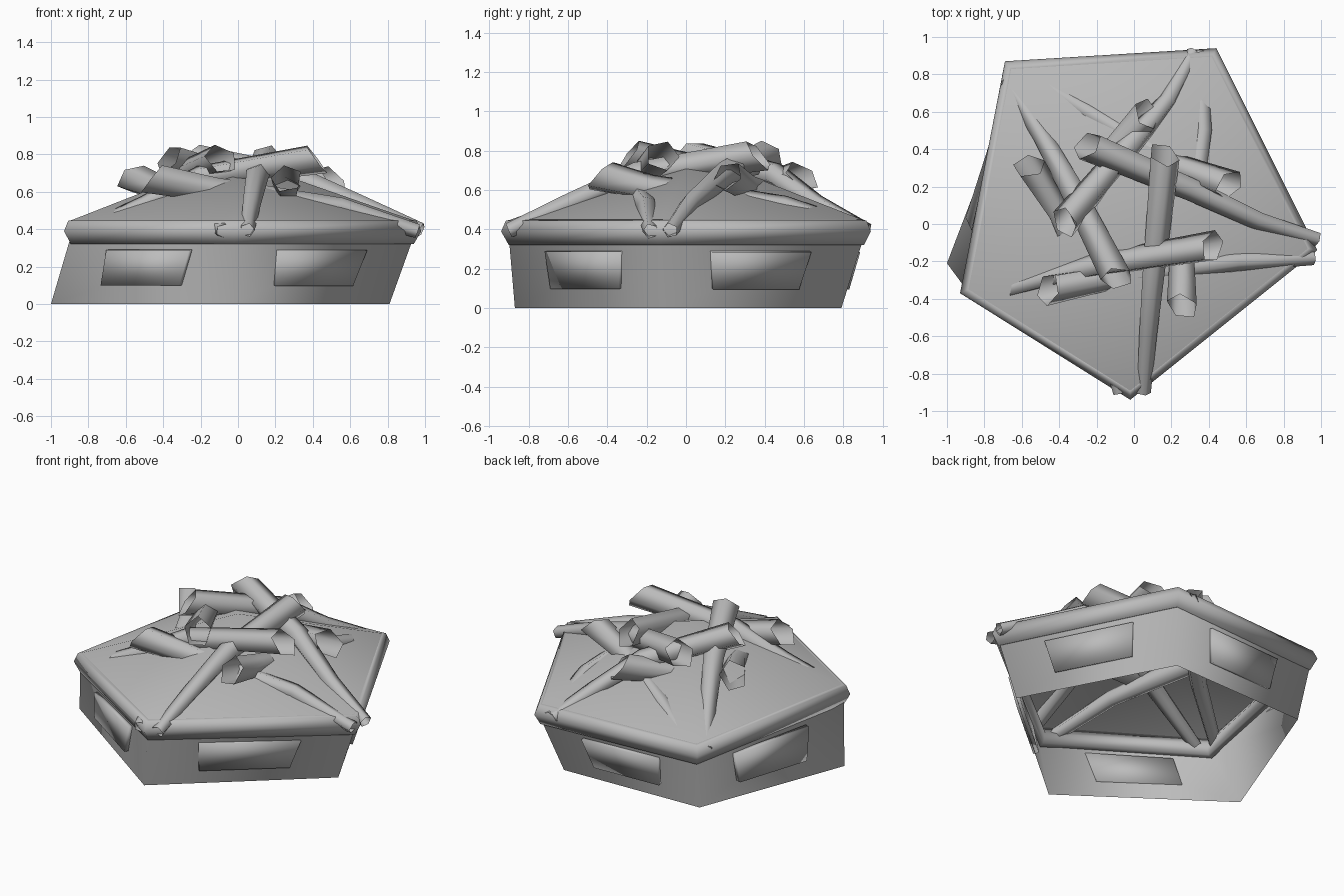
import bpy, bmesh, math
from mathutils import Vector

cube = bpy.data.objects.get("Cube")
if cube:
    bpy.data.objects.remove(cube)

grey = bpy.data.materials.new("weathered_grey")
grey.use_nodes = True
tone = (0.5, 0.5, 0.5, 1)
grey.diffuse_color = tone
grey.node_tree.nodes["Principled BSDF"].inputs["Base Color"].default_value = tone

# Five corners of the eaves and of the footing: front, right, back right, back left, left
EAVES = [Vector(p) for p in [(-.02, -.94), (.98, -.14), (.44, .94), (-.69, .87), (-.93, -.37)]]
FOOT = [Vector(p) for p in [(-.07, -.87), (.81, -.12), (.33, .79), (-.63, .76), (-1, -.21)]]
CENTRE = Vector((-.03, .04))


def ring(corners, scale, z):
    return [(*(CENTRE + (c - CENTRE) * scale), z) for c in corners]


def build(name, bm):
    bmesh.ops.recalc_face_normals(bm, faces=bm.faces)
    mesh = bpy.data.meshes.new(name)
    bm.to_mesh(mesh)
    bm.free()
    obj = bpy.data.objects.new(name, mesh)
    bpy.context.collection.objects.link(obj)
    mesh.materials.append(grey)
    mesh.shade_smooth()


def loft(name, rings, closed=False, capped=False):
    """Skin a list of equal rings; closed joins last to first, capped fills both ends."""
    bm = bmesh.new()
    rows = [[bm.verts.new(p) for p in r] for r in rings]
    pairs = list(zip(rows, rows[1:])) + ([(rows[-1], rows[0])] if closed else [])
    n = len(rings[0])
    for a, b in pairs:
        for i in range(n):
            j = (i + 1) % n
            bm.faces.new((a[i], a[j], b[j], b[i]))
    if capped:
        bm.faces.new(rows[0])
        bm.faces.new(rows[-1])
    build(name, bm)


# Leaning walls, open underneath
TOP = [CENTRE + (c - CENTRE) * .96 for c in EAVES]
loft("walls", [ring(FOOT, 1, 0), ring(TOP, 1, .36)])

# Bevelled beam around the eaves
loft("eaves_beam", [ring(EAVES, s, z) for s, z in
     [(.96, .32), (1, .39), (.975, .445), (.945, .45), (.9, .39), (.92, .33)]],
     closed=True)

# Low pyramid roof
bm = bmesh.new()
base = [bm.verts.new(p) for p in ring(EAVES, .95, .45)]
apex = bm.verts.new((*CENTRE, .785))
for i in range(5):
    bm.faces.new((base[i], base[(i + 1) % 5], apex))
build("roof", bm)

# One slab panel set through each wall, standing slightly proud
for i in range(5):
    j = (i + 1) % 5

    def on_wall(u, z):
        low, high = FOOT[i].lerp(FOOT[j], u), TOP[i].lerp(TOP[j], u)
        return Vector((*low.lerp(high, z / .36), z))

    corners = [on_wall(u, z) for u, z in [(.27, .1), (.73, .1), (.75, .29), (.25, .29)]]
    out = (corners[1] - corners[0]).cross(corners[3] - corners[0]).normalized()
    loft("wall_panel", [[c + out * d for c in corners] for d in (-.015, .02)], capped=True)


def log(name, points, radii, twist):
    """Bent five-sided hollow log through the given points."""
    pts = [Vector(p) for p in points]
    rings = []
    for k, p in enumerate(pts):
        along = (pts[min(k + 1, len(pts) - 1)] - pts[max(k - 1, 0)]).normalized()
        side = along.cross(Vector((0, 0, 1))).normalized()
        up = side.cross(along)
        r = []
        for a in range(5):
            t = math.tau * a / 5 + twist
            # slanted cut at the high end, so the opening looks upward
            cut = -.05 * math.sin(t + .4) if k == len(pts) - 1 else 0
            r.append(p + (side * math.cos(t) + up * math.sin(t)) * radii[k] + along * cut)
        rings.append(r)
    loft(name, rings)


# Upper rafters, each rising from a corner and crossing beside the peak
UPPER = [[(.05, -.9), (.07, -.6), (.1, -.25), (.16, .37)],
         [(.98, -.08), (.66, .02), (.3, .19), (-.25, .42)],
         [(.32, .92), (.18, .66), (.0, .45), (-.37, .01)],
         [(-.68, .77), (-.49, .47), (-.34, .2), (-.09, -.29)],
         [(-.81, -.39), (-.5, -.3), (-.2, -.22), (.42, -.12)]]
for k, path in enumerate(UPPER):
    log("upper_rafter", [(*p, z) for p, z in zip(path, (.395, .53, .68, .775))],
        (.04, .052, .065, .085), k * .5)

# Lower rafters, mostly under the roof, with their ends breaking through it
LOWER = [[(-.08, -.9), (-.2, -.45), (-.4, .06), (-.56, .31)],
         [(.96, -.18), (.55, -.2), (-.12, -.28), (-.46, -.35)],
         [(.35, .92), (.37, .5), (.26, -.18), (.26, -.44)],
         [(-.64, .83), (-.25, .6), (.22, .31), (.51, .21)],
         [(-.88, -.3), (-.5, .0), (-.12, .38), (.07, .59)]]
for k, path in enumerate(LOWER):
    log("lower_rafter", [(*p, z) for p, z in zip(path, (.39, .52, .61, .67))],
        (.04, .052, .07, .085), k * .7)
